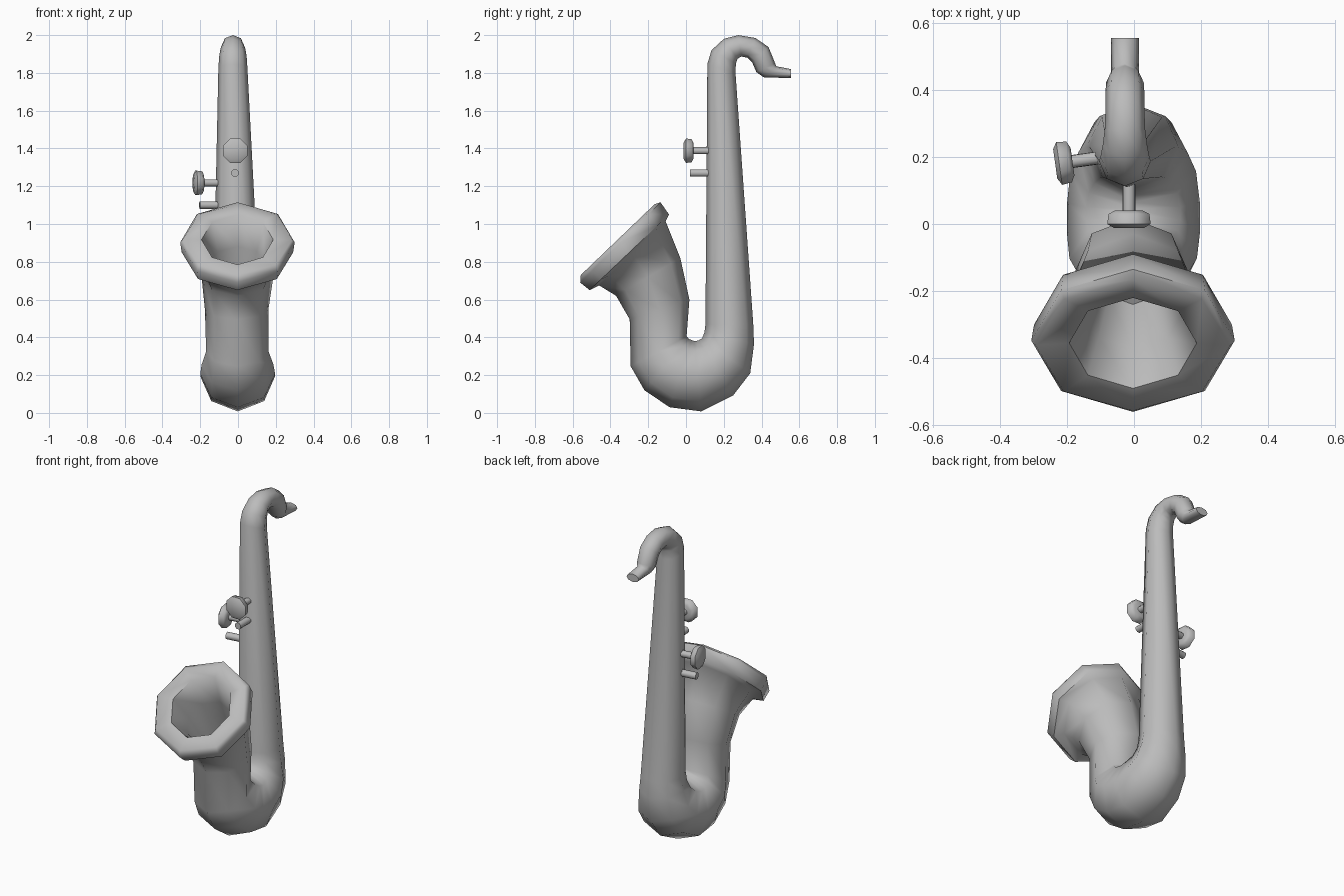
import bpy, bmesh, math
from mathutils import Vector, Matrix

cube = bpy.data.objects.get("Cube")
if cube:
    bpy.data.objects.remove(cube)

metal = bpy.data.materials.new("grey metal")
metal.use_nodes = True
GREY = (0.5, 0.5, 0.5, 1)
metal.diffuse_color = GREY
metal.node_tree.nodes["Principled BSDF"].inputs["Base Color"].default_value = GREY
SIDES = 8


def loft(name, rings, phase=0.0, matrix=None):
    """Skin a closed tube through rings of (centre, half axis, side axis)."""
    bm = bmesh.new()
    loops = []
    for centre, up, side in rings:
        loop = []
        for i in range(SIDES):
            a = 2 * math.pi * (i + phase) / SIDES
            loop.append(bm.verts.new(centre + up * math.cos(a) + side * math.sin(a)))
        loops.append(loop)
    for a, b in zip(loops, loops[1:]):
        for i in range(SIDES):
            j = (i + 1) % SIDES
            bm.faces.new((a[i], a[j], b[j], b[i]))
    bm.faces.new(loops[0])
    bm.faces.new(loops[-1])
    if matrix:
        bm.transform(matrix)
    bmesh.ops.recalc_face_normals(bm, faces=bm.faces)
    mesh = bpy.data.meshes.new(name)
    bm.to_mesh(mesh)
    bm.free()
    mesh.materials.append(metal)
    obj = bpy.data.objects.new(name, mesh)
    bpy.context.collection.objects.link(obj)
    bpy.ops.object.select_all(action='DESELECT')
    obj.select_set(True)
    bpy.context.view_layer.objects.active = obj
    bpy.ops.object.shade_smooth_by_angle(angle=math.radians(65))
    return obj


def tube(name, sections):
    """Each section: y, z of one edge, y, z of the opposite edge, half width."""
    rings = []
    for ya, za, yb, zb, w in sections:
        # the upper tube leans slightly to the model's right
        x = -0.027 * min(1, max(0, (za + zb) / 2 - 0.1) / 1.7) if ya > -0.02 else -0.003
        a, b = Vector((x, ya, za)), Vector((x, yb, zb))
        rings.append(((a + b) / 2, (a - b) / 2, Vector((w, 0, 0))))
    return loft(name, rings)


def turned(name, profile, z, angle):
    """Turned part pointing out from the body; profile of (distance, radius)."""
    rings = [(Vector((0, -d, 0)), Vector((0, 0, r)), Vector((r, 0, 0))) for d, r in profile]
    place = Matrix.Translation((-0.015, 0.21, z)) @ Matrix.Rotation(angle, 4, 'Z')
    return loft(name, rings, 0.5, place)


# Mouthpiece, neck, body, bow and bell with its hollow, as one tube
tube("horn_body", [
    # mouthpiece
    (.555, 1.82, .555, 1.772, .042), (.478, 1.835, .41, 1.777, .042),
    # neck
    (.472, 1.85, .372, 1.805, .056), (.437, 1.937, .35, 1.857, .058),
    (.367, 1.985, .325, 1.88, .058), (.277, 2.0, .293, 1.887, .06),
    (.2, 1.98, .273, 1.875, .066), (.135, 1.92, .264, 1.85, .073),
    (.113, 1.847, .262, 1.8, .077),
    # straight body and bow
    (.103, .47, .356, .47, .127), (.098, .427, .36, .363, .138),
    (.085, .395, .34, .21, .163), (.065, .383, .25, .093, .187),
    (.045, .38, .08, .008, .198), (.03, .385, -.087, .03, .198),
    (.015, .392, -.22, .12, .19), (.003, .405, -.293, .247, .165),
    # bell flare and rim
    (.018, .6, -.298, .495, .168), (-.03, .82, -.37, .62, .19),
    (-.108, 1.015, -.46, .675, .235), (-.09, 1.05, -.51, .65, .295),
    (-.135, 1.115, -.56, .69, .303), (-.166, 1.105, -.557, .73, .29),
    # inside of the bell
    (-.22, 1.05, -.49, .785, .19), (-.17, .88, -.37, .7, .145),
    (-.06, .62, -.24, .52, .1),
])

# Two matching sets of key and peg: front and right side
for label, z, angle in (("front", 1.388, 0), ("side", 1.218, -math.radians(82))):
    turned(label + "_key_stem", [(.08, .02), (.185, .02)], z, angle)
    turned(label + "_key_button",
           [(.17, .045), (.18, .066), (.21, .07), (.222, .048)], z, angle)
    turned(label + "_peg", [(.08, .021), (.19, .021)], z - .118, angle)
